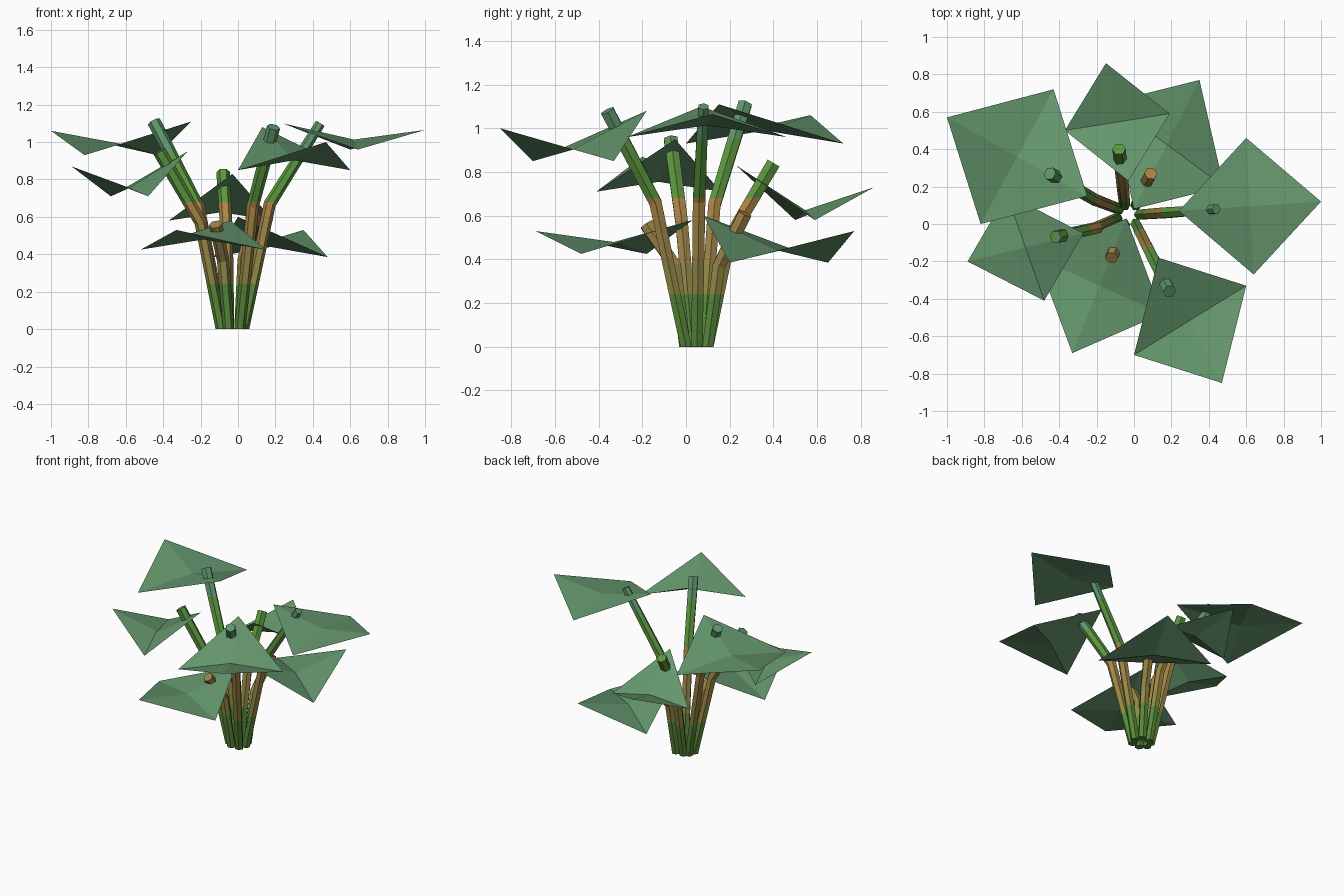
import bpy
import bmesh
import math
from mathutils import Vector

cube = bpy.data.objects.get("Cube")
if cube:
    bpy.data.objects.remove(cube, do_unlink=True)


def material(name, rgb):
    """Flat colour from 0-255 display values."""
    lin = [((c / 255 + 0.055) / 1.055) ** 2.4 for c in rgb] + [1.0]
    mat = bpy.data.materials.new(name)
    mat.use_nodes = True
    mat.diffuse_color = lin
    bsdf = mat.node_tree.nodes["Principled BSDF"]
    bsdf.inputs["Base Color"].default_value = lin
    bsdf.inputs["Roughness"].default_value = 0.9
    return mat


leaf_green = material("leaf green", (100, 150, 108))
stalk_mats = [
    material("base green", (88, 138, 58)),
    material("olive", (146, 138, 70)),
    material("tan", (158, 134, 72)),
    material("golden brown", (172, 134, 68)),
    material("stalk green", (92, 150, 62)),
    material("tip green", (96, 150, 108)),
]
BANDS = [0.24, 0.38, 0.58, 0.68, 0.95]   # heights where the stalk colour changes


def add_object(name, bm, mats):
    mesh = bpy.data.meshes.new(name)
    bm.to_mesh(mesh)
    bm.free()
    for m in mats:
        mesh.materials.append(m)
    obj = bpy.data.objects.new(name, mesh)
    bpy.context.collection.objects.link(obj)
    return obj


def stalk(name, base, bend, tip, tip_radius=0.036, sides=6):
    """Bent six-sided tube, capped, coloured in bands by height."""
    pts = [Vector(p) for p in (base, bend, tip)]
    lower = (pts[1] - pts[0]).normalized()
    upper = (pts[2] - pts[1]).normalized()
    normals = [Vector((0, 0, 1)), (lower + upper).normalized(), upper]
    bm = bmesh.new()
    rings = []
    for p, n, r in zip(pts, normals, (0.03, 0.033, tip_radius)):
        turn = Vector((0, 0, 1)).rotation_difference(n)
        rings.append([
            bm.verts.new(p + turn @ Vector((r * math.cos(a), r * math.sin(a), 0)))
            for a in (math.tau * i / sides for i in range(sides))])
    for low, high in zip(rings, rings[1:]):
        for i in range(sides):
            j = (i + 1) % sides
            bm.faces.new((low[i], low[j], high[j], high[i]))
    bm.faces.new(rings[0][::-1])
    bm.faces.new(rings[-1])
    for z in BANDS:
        bmesh.ops.bisect_plane(bm, geom=bm.verts[:] + bm.edges[:] + bm.faces[:],
                               plane_co=(0, 0, z), plane_no=(0, 0, 1))
    for f in bm.faces:
        f.material_index = sum(f.calc_center_median().z > z for z in BANDS)
    return add_object(name, bm, stalk_mats)


def leaf(name, near, far, side):
    """Four-sided leaf: raised inner and outer tips, drooping side corners."""
    near, far, side = Vector(near), Vector(far), Vector(side)
    other = near + far - side
    other.z = side.z
    centre = (near + far) / 2
    centre.z = side.z + 0.07 * (far - near).length
    bm = bmesh.new()
    c = bm.verts.new(centre)
    rim = [bm.verts.new(p) for p in (near, side, far, other)]
    for i in range(4):
        bm.faces.new((c, rim[i], rim[(i + 1) % 4]))
    for f in bm.faces:
        f.normal_update()
        if f.normal.z < 0:
            f.normal_flip()
    return add_object(name, bm, [leaf_green])


# Each plant shoot: stalk base, bend and tip, then leaf inner tip, outer tip, side
SHOOTS = {
    "back_right": ((-.08, .08, 0), (-.21, .13, .65), (-.45, .27, 1.11),
                   (-.25, .15, 1.11), (-1, .57, 1.06), (-.82, 0, .93)),
    "right": ((-.09, .03, 0), (-.2, -.02, .57), (-.42, -.07, .95),
              (-.27, -.05, .95), (-.89, -.2, .87), (-.48, -.41, .71)),
    "back": ((-.05, .1, 0), (-.06, .2, .5), (-.08, .4, .84),
             (-.03, .23, .83), (-.15, .86, .73), (.19, .59, .58)),
    "back_left": ((.01, .1, 0), (.03, .15, .37), (.09, .27, .61),
                  (0, .08, .6), (.35, .77, .53), (.48, .2, .385)),
    "left": ((.03, .05, 0), (.17, .06, .67), (.44, .08, 1.1),
             (.24, .07, 1.1), (1, .12, 1.065), (.64, -.27, .96)),
    "front_left": ((.01, 0, 0), (.08, -.14, .66), (.19, -.36, 1.08),
                   (.13, -.18, 1.08), (.47, -.85, 1), (.6, -.33, .85)),
    "front": ((-.05, -.005, 0), (-.08, -.05, .37), (-.12, -.18, .56),
              (-.04, .03, .58), (-.33, -.69, .53), (.15, -.48, .425)),
}

for place, (base, bend, tip, near, far, side) in SHOOTS.items():
    stalk(place + "_stalk", base, bend, tip, 0.027 if place == "left" else 0.036)
    leaf(place + "_leaf", near, far, side)
